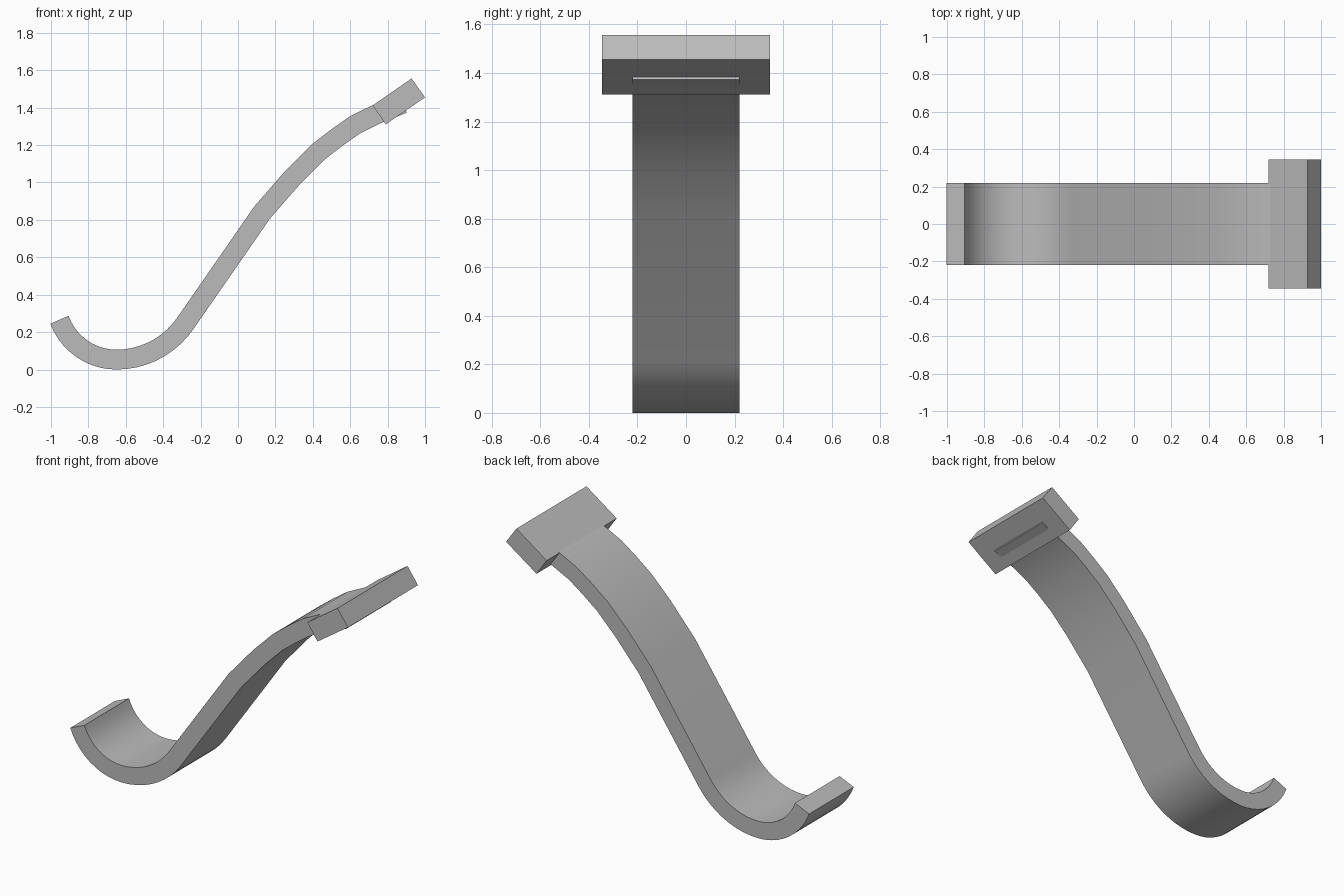
import bpy, bmesh, math
from mathutils import Vector

cube = bpy.data.objects.get("Cube")
if cube:
    bpy.data.objects.remove(cube)

grey = bpy.data.materials.new("plain_grey")
grey.use_nodes = True
colour = (0.5, 0.5, 0.5, 1)
grey.diffuse_color = colour
grey.node_tree.nodes["Principled BSDF"].inputs["Base Color"].default_value = colour


def extrude_profile(name, outline, half_width):
    """Sweep a closed xz outline along y."""
    bm = bmesh.new()
    sides = [[bm.verts.new((p.x, y, p.y)) for p in outline]
             for y in (-half_width, half_width)]
    for ring in sides:
        bm.faces.new(ring)
    n = len(outline)
    for i in range(n):
        j = (i + 1) % n
        bm.faces.new((sides[0][i], sides[0][j], sides[1][j], sides[1][i]))
    bmesh.ops.recalc_face_normals(bm, faces=bm.faces)
    mesh = bpy.data.meshes.new(name)
    bm.to_mesh(mesh)
    bm.free()
    mesh.materials.append(grey)
    obj = bpy.data.objects.new(name, mesh)
    bpy.context.collection.objects.link(obj)
    return obj


def arc(cx, cz, radius, start, end, steps):
    angles = [math.radians(start + (end - start) * i / steps) for i in range(steps + 1)]
    return [Vector((cx + radius * math.cos(a), cz + radius * math.sin(a))) for a in angles]


def thicken(path, half):
    """Offset a centre line to both sides with mitred joints."""
    upper, lower = [], []
    for i, p in enumerate(path):
        before = (p - path[i - 1]).normalized() if i else None
        after = (path[i + 1] - p).normalized() if i + 1 < len(path) else None
        before, after = before or after, after or before
        tangent = (before + after).normalized()
        offset = Vector((-tangent.y, tangent.x)) * half / tangent.dot(after)
        upper.append(p + offset)
        lower.append(p - offset)
    return upper + lower[::-1]


# Curved strap: hooked foot, straight rise, gentle bend into the head
HALF = 0.053
path = arc(-0.65, 0.377, 0.324, 200, 270, 10)
path += arc(-0.65, 0.5, 0.447, 270, 325, 9)[1:]
path += [Vector(p) for p in ((0.131, 0.842), (0.298, 1.033), (0.425, 1.16),
                             (0.531, 1.242), (0.627, 1.309), (0.741, 1.365),
                             (0.882, 1.422))]
strap = extrude_profile("curved_strap", thicken(path, HALF), 0.22)
bpy.context.view_layer.objects.active = strap
strap.select_set(True)
bpy.ops.object.shade_smooth_by_angle(angle=math.radians(30))

# Wide tilted block at the top end
corners = [Vector(p) for p in ((0.72, 1.412), (0.928, 1.556), (1.0, 1.455), (0.79, 1.311))]
extrude_profile("head_block", corners, 0.345)
